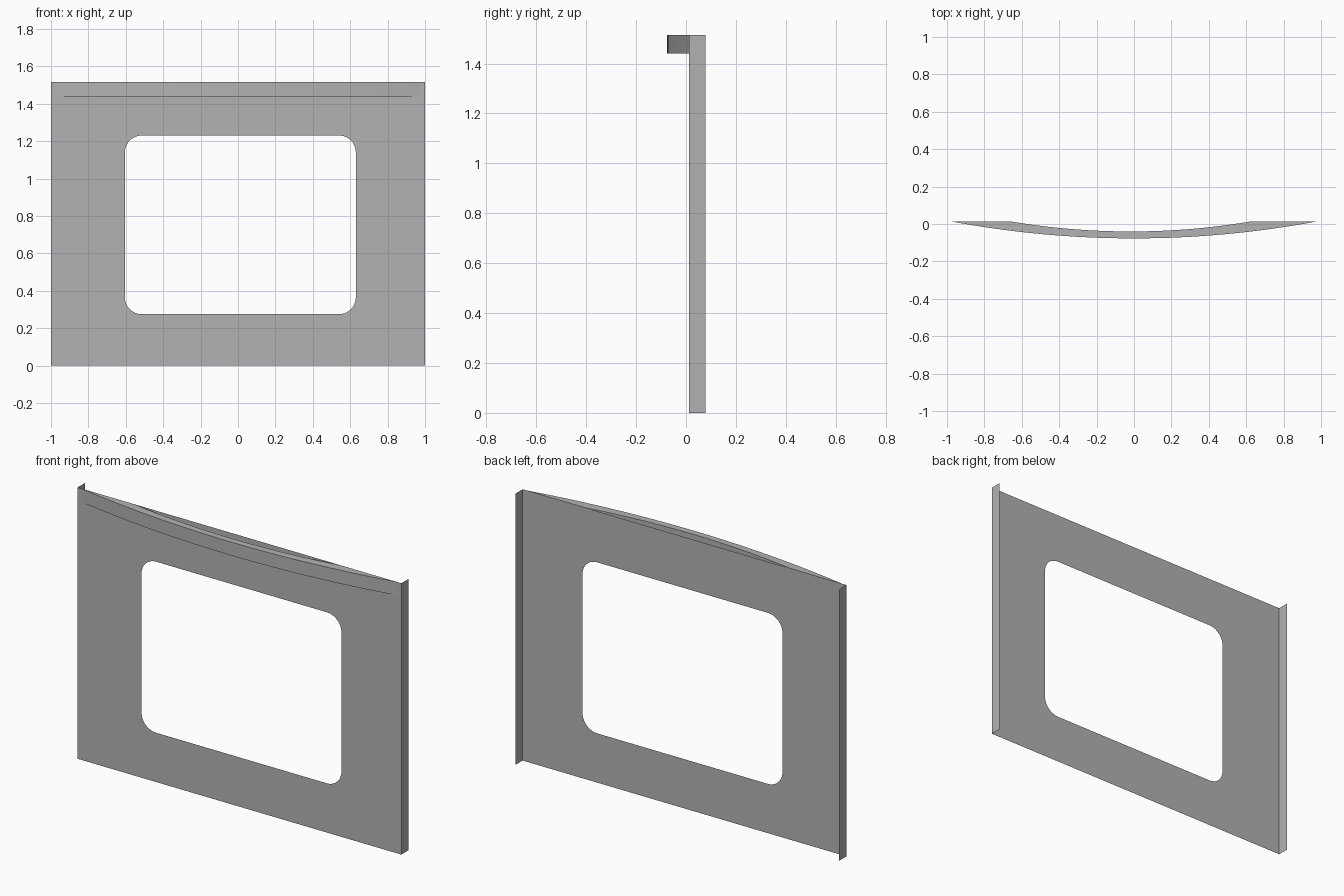
import bpy, bmesh, math
from mathutils import Vector

cube = bpy.data.objects.get("Cube")
if cube:
    bpy.data.objects.remove(cube, do_unlink=True)

TOP = 1.515       # panel height
FACE_Y = 0.013    # plane of the sheet
BACK_Y = 0.078    # rear edge of the side flanges

grey = bpy.data.materials.new("sheet_grey")
grey.use_nodes = True
grey.diffuse_color = (0.45, 0.45, 0.45, 1)
grey.node_tree.nodes["Principled BSDF"].inputs["Base Color"].default_value = grey.diffuse_color


def finish(name, bm):
    mesh = bpy.data.meshes.new(name)
    bm.to_mesh(mesh)
    bm.free()
    mesh.materials.append(grey)
    obj = bpy.data.objects.new(name, mesh)
    bpy.context.collection.objects.link(obj)
    return obj


def rounded_rect(x0, x1, z0, z1, r, steps=10):
    centres = [(x1 - r, z1 - r), (x0 + r, z1 - r), (x0 + r, z0 + r), (x1 - r, z0 + r)]
    pts = []
    for i, (cx, cz) in enumerate(centres):
        for s in range(steps + 1):
            a = math.pi / 2 * (i + s / steps)
            pts.append((cx + r * math.cos(a), cz + r * math.sin(a)))
    return pts


def arc(x0, x1, depth, steps=32):
    """Shallow circular arc bulging forward from the sheet."""
    mid, half = (x0 + x1) / 2, (x1 - x0) / 2
    radius = (half ** 2 + depth ** 2) / (2 * depth)
    pts = []
    for i in range(steps + 1):
        x = -half + 2 * half * i / steps
        pts.append((mid + x, FACE_Y - (math.sqrt(radius ** 2 - x ** 2) - radius + depth)))
    return pts


# Front sheet with rounded window opening
bm = bmesh.new()
outline = [(-1, 0), (1, 0), (1, TOP), (-1, TOP)]
edges = []
for loop in (outline, rounded_rect(-0.605, 0.63, 0.275, 1.23, 0.09)):
    verts = [bm.verts.new((x, FACE_Y, z)) for x, z in loop]
    edges += [bm.edges.new((v, verts[(i + 1) % len(verts)])) for i, v in enumerate(verts)]
bmesh.ops.triangle_fill(bm, use_beauty=True, edges=edges, normal=Vector((0, -1, 0)))
finish("window_panel", bm)

# Folded side flanges
for side, name in ((1, "left_flange"), (-1, "right_flange")):
    bm = bmesh.new()
    corners = [(FACE_Y, 0), (BACK_Y, 0), (BACK_Y, TOP), (FACE_Y, TOP)]
    bm.faces.new([bm.verts.new((side, y, z)) for y, z in corners[::side]])
    finish(name, bm)

# Bowed rail along the top, open behind where it leaves the sheet
bm = bmesh.new()
rows = {}
for key, pts in (("outer", arc(-0.975, 0.975, 0.09)), ("inner", arc(-0.655, 0.62, 0.053))):
    for level, z in (("low", 1.44), ("high", TOP)):
        rows[key, level] = [bm.verts.new((x, y, z)) for x, y in pts]


def strip(a, b):
    for i in range(len(a) - 1):
        bm.faces.new((a[i], a[i + 1], b[i + 1], b[i]))


strip(rows["outer", "low"], rows["outer", "high"])    # front
strip(rows["outer", "high"], rows["inner", "high"])   # top
strip(rows["inner", "high"], rows["inner", "low"])    # back
strip(rows["inner", "low"], rows["outer", "low"])     # underside
rail = finish("bowed_top_rail", bm)
bpy.ops.object.select_all(action="DESELECT")
rail.select_set(True)
bpy.context.view_layer.objects.active = rail
bpy.ops.object.shade_smooth_by_angle(angle=math.radians(30))
